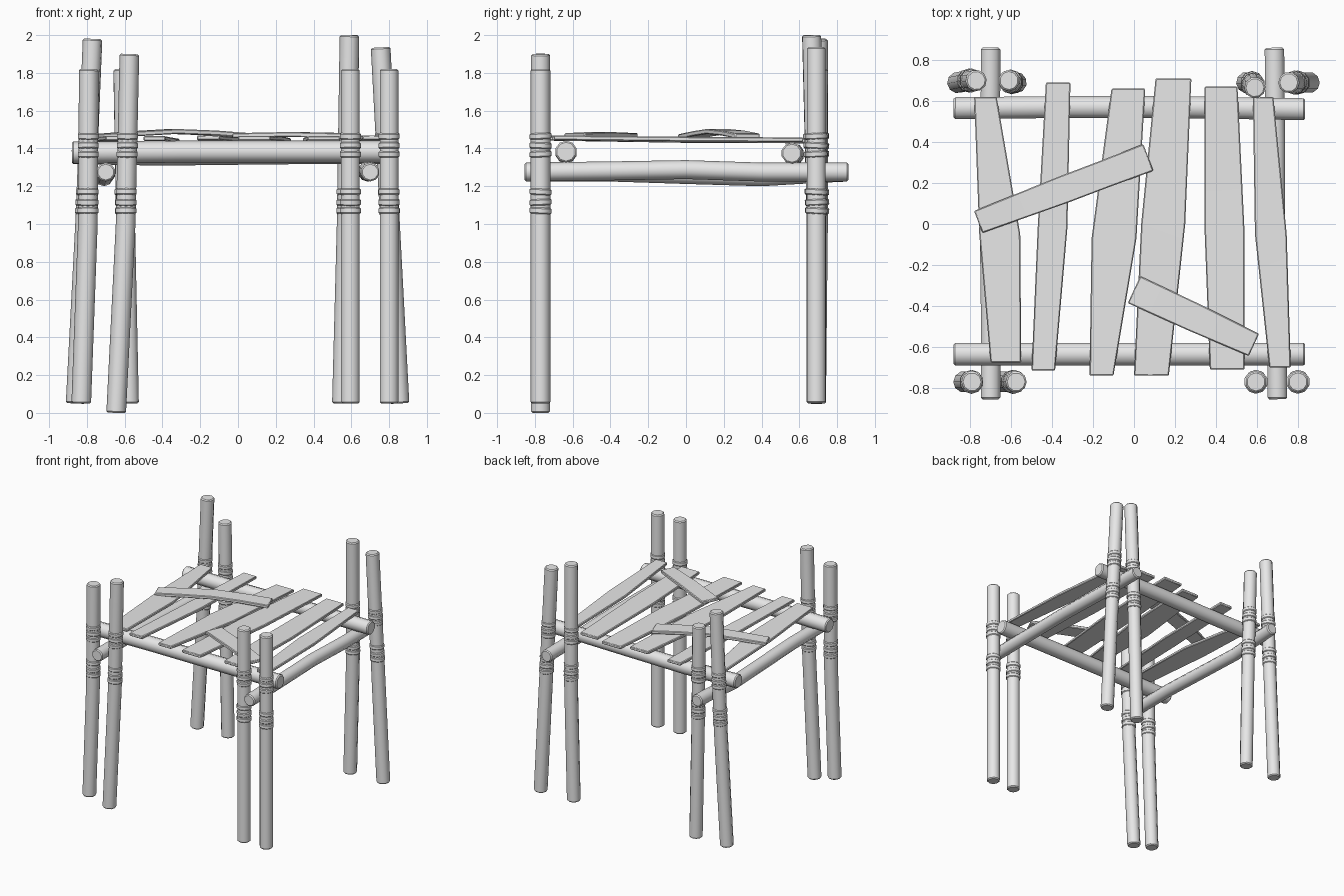
import bpy
import bmesh
import math
from mathutils import Vector

cube = bpy.data.objects.get("Cube")
if cube:
    bpy.data.objects.remove(cube, do_unlink=True)

grey = bpy.data.materials.new("plain_grey")
grey.use_nodes = True
grey.diffuse_color = (0.8, 0.8, 0.8, 1)
grey.node_tree.nodes["Principled BSDF"].inputs["Base Color"].default_value = (0.8, 0.8, 0.8, 1)


def loft(name, rings, angle):
    """Skin a list of equal-sized closed rings and cap both ends."""
    bm = bmesh.new()
    loops = [[bm.verts.new(p) for p in ring] for ring in rings]
    n = len(loops[0])
    for a, b in zip(loops, loops[1:]):
        for i in range(n):
            j = (i + 1) % n
            bm.faces.new((a[i], a[j], b[j], b[i]))
    bm.faces.new(loops[0][::-1])
    bm.faces.new(loops[-1])
    bmesh.ops.recalc_face_normals(bm, faces=bm.faces)
    mesh = bpy.data.meshes.new(name)
    bm.to_mesh(mesh)
    bm.free()
    mesh.materials.append(grey)
    obj = bpy.data.objects.new(name, mesh)
    bpy.context.collection.objects.link(obj)
    bpy.ops.object.select_all(action='DESELECT')
    obj.select_set(True)
    bpy.context.view_layer.objects.active = obj
    bpy.ops.object.shade_smooth_by_angle(angle=math.radians(angle))
    return obj


def pole(name, path, radius, chamfer=0.008, sides=10):
    """Round log along a path, with chamfered ends."""
    pts = [Vector(p) for p in path]
    d0 = (pts[1] - pts[0]).normalized() * chamfer
    d1 = (pts[-1] - pts[-2]).normalized() * chamfer
    stations = [(pts[0], radius - chamfer), (pts[0] + d0, radius)]
    stations += [(p, radius) for p in pts[1:-1]]
    stations += [(pts[-1] - d1, radius), (pts[-1], radius - chamfer)]
    turn = (pts[-1] - pts[0]).to_track_quat('Z', 'Y')
    rings = []
    for c, r in stations:
        angles = [2 * math.pi * (i + 0.5) / sides for i in range(sides)]
        rings.append([c + turn @ Vector((r * math.cos(a), r * math.sin(a), 0)) for a in angles])
    return loft(name, rings, 42)


def plank(name, stations, thick=0.024):
    """Flat board through stations of (left xy, right xy, z)."""
    rings = []
    for (lx, ly), (rx, ry), z in stations:
        lo, hi = z - thick / 2, z + thick / 2
        rings.append([Vector((lx, ly, lo)), Vector((rx, ry, lo)),
                      Vector((rx, ry, hi)), Vector((lx, ly, hi))])
    obj = loft(name, rings, 30)
    bevel = obj.modifiers.new("worn_edges", 'BEVEL')
    bevel.width = 0.005
    bevel.segments = 1
    return obj


def along(path, z):
    """Point on a post at height z."""
    for a, b in zip(path, path[1:]):
        if z <= b[2]:
            break
    return Vector(a).lerp(Vector(b), (z - a[2]) / (b[2] - a[2]))


# Upright posts in pairs: bottom, middle and top points
posts = {
    "front_right_outer": ((-.83, -.77, .05), (-.795, -.77, 1), (-.79, -.77, 1.82)),
    "front_right_inner": ((-.645, -.77, 0), (-.595, -.77, 1), (-.575, -.77, 1.90)),
    "back_right_outer": ((-.86, .69, .05), (-.81, .70, 1), (-.77, .70, 1.98)),
    "back_right_inner": ((-.575, .69, .05), (-.595, .69, 1), (-.61, .70, 1.82)),
    "front_left_inner": ((.595, -.77, .05), (.595, -.77, 1), (.595, -.77, 1.82)),
    "front_left_outer": ((.80, -.77, .05), (.80, -.77, 1), (.80, -.77, 1.82)),
    "back_left_inner": ((.55, .69, .05), (.575, .69, 1), (.59, .665, 2)),
    "back_left_outer": ((.855, .69, .05), (.805, .69, 1), (.755, .69, 1.935)),
}
for name, path in posts.items():
    pole(name + "_post", path, 0.052)
    # Lashing bands above and below the joint
    for k, z in enumerate((1.07, 1.115, 1.17, 1.37, 1.415, 1.465)):
        tilt = Vector((0, 0.05 * (-1) ** k, 1)).normalized() * 0.017
        c = along(path, z)
        pole(f"{name}_band_{k + 1}", (c - tilt, c + tilt), 0.058, 0.006)

# Side beams running front to back
pole("right_side_beam", ((-.70, -.855, 1.275), (-.70, -.4, 1.275), (-.705, 0, 1.262),
                         (-.71, .4, 1.25), (-.70, .65, 1.265), (-.70, .86, 1.275)), 0.05)
pole("left_side_beam", ((.70, -.855, 1.275), (.695, -.35, 1.282), (.69, 0, 1.288),
                        (.69, .4, 1.275), (.685, .86, 1.275)), 0.05)

# Cross beams that carry the planks
pole("front_cross_beam", ((-.88, -.635, 1.378), (-.3, -.635, 1.383),
                          (.3, -.635, 1.383), (.835, -.635, 1.383)), 0.058)
pole("back_cross_beam", ((-.88, .565, 1.373), (-.4, .57, 1.365),
                         (.2, .57, 1.372), (.835, .56, 1.375)), 0.056)

# Floor planks: back, middle and front stations of (y, x from, x to, z)
planks = [
    ((.62, -.78, -.67, 1.443), (-.05, -.755, -.555, 1.448), (-.675, -.70, -.55, 1.455)),
    ((.69, -.43, -.31, 1.44), (-.02, -.47, -.325, 1.442), (-.715, -.50, -.385, 1.453)),
    ((.66, -.11, .055, 1.438), (-.07, -.207, .012, 1.446), (-.74, -.217, -.10, 1.457)),
    ((.71, .105, .28, 1.442), (0, .035, .25, 1.45), (-.74, 0, .17, 1.455)),
    ((.67, .345, .505, 1.44), (-.05, .345, .54, 1.444), (-.71, .37, .54, 1.454)),
    ((.62, .58, .68, 1.446), (-.05, .59, .745, 1.45), (-.70, .66, .765, 1.457)),
]
for i, rows in enumerate(planks):
    plank(f"floor_plank_{i + 1}", [((x0, y), (x1, y), z) for y, x0, x1, z in rows])


# Loose boards lying diagonally over the floor
def loose_board(name, start, end, widths, heights):
    a, b = Vector(start), Vector(end)
    side = (b - a).normalized().orthogonal()
    stations = []
    for i, (w, z) in enumerate(zip(widths, heights)):
        c = a.lerp(b, i / (len(widths) - 1))
        stations.append((c + side * w / 2, c - side * w / 2, z))
    plank(name, stations, 0.026)


loose_board("long_loose_board", (-.76, .01), (.07, .325), (.115, .125, .135, .135, .14),
            (1.462, 1.478, 1.49, 1.482, 1.466))
loose_board("short_loose_board", (0, -.32), (.585, -.59), (.145, .14, .12),
            (1.468, 1.474, 1.468))
